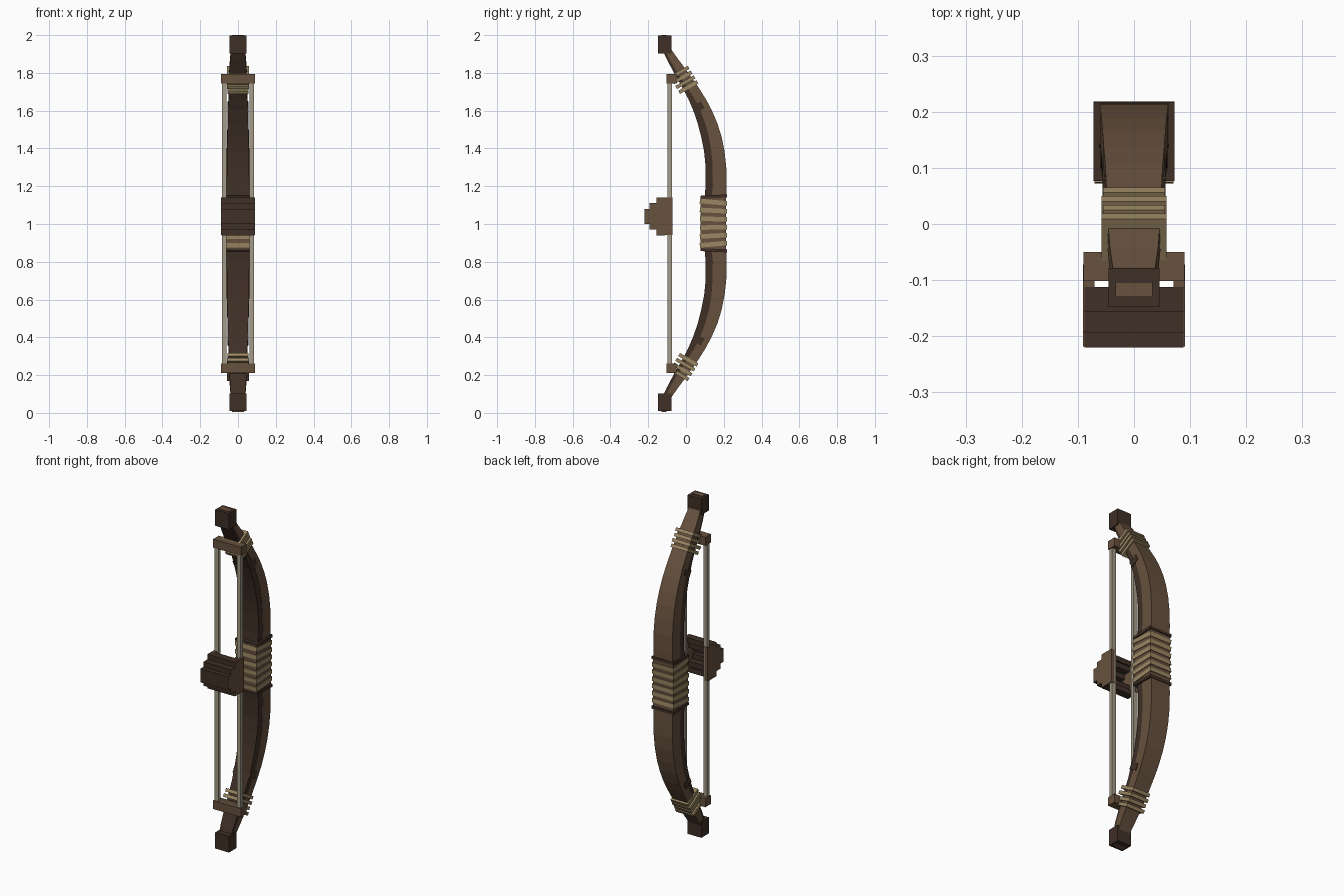
import bpy, bmesh, math
from mathutils import Matrix, Vector

old = bpy.data.objects.get("Cube")
if old:
    bpy.data.objects.remove(old, do_unlink=True)


def material(name, rgb):
    m = bpy.data.materials.new(name)
    m.use_nodes = True
    m.diffuse_color = (*rgb, 1)
    m.node_tree.nodes["Principled BSDF"].inputs["Base Color"].default_value = (*rgb, 1)
    return m


BROWN = material("brown wood", (0.135, 0.082, 0.048))
DARK = material("dark wood", (0.050, 0.029, 0.019))
TAN = material("tan cord", (0.33, 0.245, 0.125))
STRING = material("pale string", (0.37, 0.33, 0.25))


def finish(name, bm, mat):
    bmesh.ops.recalc_face_normals(bm, faces=bm.faces)
    me = bpy.data.meshes.new(name)
    bm.to_mesh(me)
    bm.free()
    me.materials.append(mat)
    ob = bpy.data.objects.new(name, me)
    bpy.context.collection.objects.link(ob)
    return ob


def box(name, x, y, z, mat, tilt=0.0):
    """Box from ranges, tilted about x through its centre."""
    bm = bmesh.new()
    size = [r[1] - r[0] for r in (x, y, z)]
    mid = Vector([(r[0] + r[1]) / 2 for r in (x, y, z)])
    mtx = Matrix.Translation(mid) @ Matrix.Rotation(tilt, 4, 'X') @ Matrix.Diagonal((*size, 1))
    bmesh.ops.create_cube(bm, size=1, matrix=mtx)
    return finish(name, bm, mat)


def sym(w):
    return (-w, w)


def loft(name, rings, mat):
    """Rectangular rings (half width, y inner, y outer, z) joined into a solid."""
    bm = bmesh.new()
    loops = [[bm.verts.new(p) for p in ((-w, a, z), (w, a, z), (w, b, z), (-w, b, z))]
             for w, a, b, z in rings]
    for r, s in zip(loops, loops[1:]):
        for i in range(4):
            j = (i + 1) % 4
            bm.faces.new((r[i], r[j], s[j], s[i]))
    bm.faces.new(loops[0])
    bm.faces.new(loops[-1])
    return finish(name, bm, mat)


def prism(name, profile, x, mat):
    """Side profile of (y, z) points extruded along x."""
    bm = bmesh.new()
    face = bm.faces.new([bm.verts.new((x[0], y, z)) for y, z in profile])
    ext = bmesh.ops.extrude_face_region(bm, geom=[face])
    bmesh.ops.translate(bm, vec=(x[1] - x[0], 0, 0),
                        verts=[v for v in ext["geom"] if isinstance(v, bmesh.types.BMVert)])
    return finish(name, bm, mat)


# Limb: height above the middle, inner y, outer y, half width, share of dark belly
LIMB = [(0.10, 0.095, 0.212, 0.062, 0.32), (0.20, 0.104, 0.215, 0.062, 0.34),
        (0.30, 0.104, 0.213, 0.061, 0.34), (0.38, 0.096, 0.204, 0.060, 0.36),
        (0.46, 0.080, 0.188, 0.058, 0.38), (0.53, 0.062, 0.166, 0.056, 0.38),
        (0.60, 0.038, 0.136, 0.054, 0.38), (0.66, 0.012, 0.104, 0.051, 0.36),
        (0.73, -0.025, 0.060, 0.049, 0.30), (0.80, -0.065, 0.010, 0.047, 0.25),
        (0.87, -0.102, -0.042, 0.043, 0.25), (0.92, -0.125, -0.077, 0.038, 0.30),
        (0.96, -0.135, -0.095, 0.035, 0.30)]

MID = 1.003
for side, s in (("upper", 1), ("lower", -1)):
    def zr(a, b):
        return tuple(sorted((MID + s * a, MID + s * b)))

    # Two wood layers of the limb
    back, belly = [], []
    for h, a, b, w, k in LIMB:
        m = a + (b - a) * k
        back.append((w, m, b, MID + s * h))
        belly.append((w - 0.002, a, m, MID + s * h))
    loft(side + "_limb_back", back, BROWN)
    loft(side + "_limb_belly", belly, DARK)
    box(side + "_belly_end", sym(0.056), (0.035, 0.092), zr(0.595, 0.635), DARK, s * 0.5)

    # Tip block with a small inset plate on its end
    box(side + "_tip", sym(0.045), (-0.148, -0.078), zr(0.90, 0.994), DARK)
    box(side + "_tip_plate", sym(0.033), (-0.13, -0.103), zr(0.99, 0.997), BROWN)

    # Cord bands near the tip
    for i in range(4):
        y, h = 0.012 - 0.0155 * i, 0.722 + 0.0255 * i
        w = 0.058 if i % 2 else 0.055
        box(f"{side}_tip_cord_{i + 1}", sym(w), (y - 0.056, y + 0.056),
            zr(h - 0.0095, h + 0.0095), TAN, s * math.radians(30))

    # Bar that holds the strings
    box(side + "_string_bar", sym(0.09), (-0.102, -0.05), zr(0.742, 0.792), BROWN)

    # Collar at the end of the grip
    box(side + "_grip_collar", sym(0.072), (0.077, 0.218), zr(0.134, 0.15), DARK, s * 0.05)

# Grip core and cord wrapping
box("grip_core", sym(0.066), (0.077, 0.213), (0.87, 1.14), BROWN)
for i in range(6):
    z = 0.893 + i * 0.0445
    box(f"grip_cord_{i + 1}", sym(0.070), (0.073, 0.217), (z - 0.012, z + 0.012),
        TAN, (i - 2.5) * -0.035)

# Strings
for side, x in (("left", 0.0725), ("right", -0.0725)):
    box(side + "_string", (x - 0.0125, x + 0.0125), (-0.097, -0.075), (0.25, 1.76), STRING)

# Pull pad: stepped hollow shell with a cheek plate on each side
STEPS = [(-0.156, 0.10), (-0.194, 0.07), (-0.22, 0.04)]


def outline(back, steps):
    top = [(back, steps[0][1])]
    for i, (y, h) in enumerate(steps):
        top.append((y, h))
        if i + 1 < len(steps):
            top.append((y, steps[i + 1][1]))
    return [(y, 1.04 + h) for y, h in top] + [(y, 1.04 - h) for y, h in reversed(top)]


inner = [(y + 0.035, h - 0.03) for y, h in STEPS]
shell = outline(-0.112, STEPS) + outline(-0.112, inner)[::-1]
prism("pad_shell", shell, sym(0.0885), DARK)
cheek = outline(-0.072, [(y + 0.002, h - 0.001) for y, h in STEPS])
for side, s in (("left", 1), ("right", -1)):
    prism(side + "_pad_cheek", cheek, (s * 0.07, s * 0.0905), BROWN)
